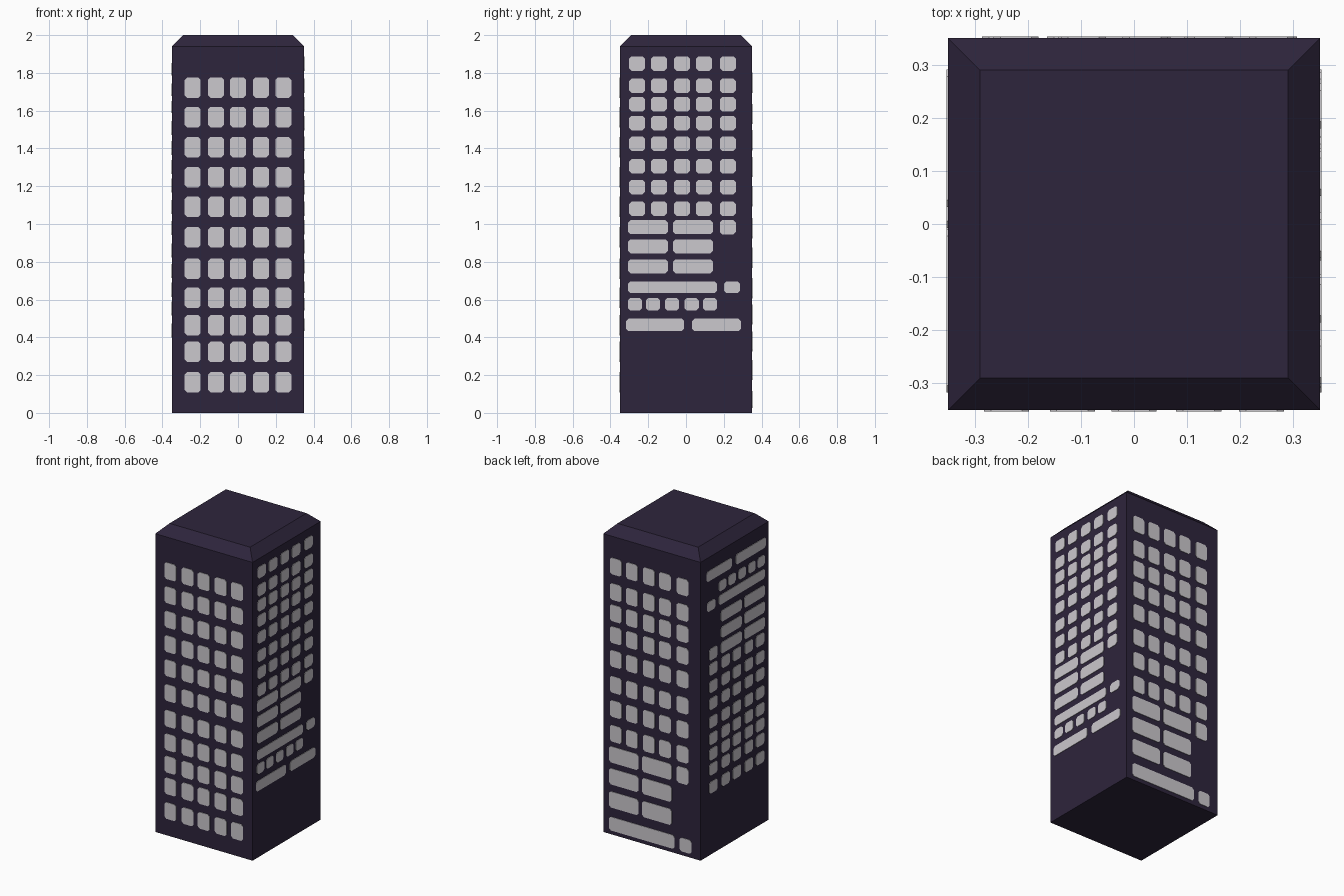
import bpy
import bmesh
from mathutils import Vector

if "Cube" in bpy.data.objects:
    bpy.data.objects.remove(bpy.data.objects["Cube"])

W = 0.35  # half width of the tower


def material(name, rgb):
    m = bpy.data.materials.new(name)
    m.diffuse_color = (*rgb, 1)
    m.use_nodes = True
    m.node_tree.nodes["Principled BSDF"].inputs["Base Color"].default_value = m.diffuse_color
    return m


wall = material("dark purple wall", (0.027, 0.018, 0.045))
glass = material("pale grey window", (0.60, 0.58, 0.61))


def new_object(name, bm, mat):
    bmesh.ops.recalc_face_normals(bm, faces=bm.faces)
    mesh = bpy.data.meshes.new(name)
    bm.to_mesh(mesh)
    bm.free()
    mesh.materials.append(mat)
    bpy.context.collection.objects.link(bpy.data.objects.new(name, mesh))


# Tower body: square shaft with a bevelled roof edge
bm = bmesh.new()
rings = [[bm.verts.new((sx * r, sy * r, z)) for sx, sy in ((-1, -1), (1, -1), (1, 1), (-1, 1))]
         for r, z in ((W, 0), (W, 1.94), (0.29, 2))]
bm.faces.new(rings[0])
bm.faces.new(rings[-1])
for a, b in zip(rings, rings[1:]):
    for i in range(4):
        j = (i + 1) % 4
        bm.faces.new((a[i], a[j], b[j], b[i]))
new_object("tower_body", bm, wall)


def windows(name, items, origin, right, up):
    """Thin plates with cut corners; items are (u0, u1, v centre, height)."""
    origin, right, up = Vector(origin), Vector(right), Vector(up)
    out = right.cross(up) * 0.003
    bm = bmesh.new()
    for u0, u1, v, h in items:
        c, v0, v1 = 0.013, v - h / 2, v + h / 2
        pts = [(u0 + c, v0), (u1 - c, v0), (u1, v0 + c), (u1, v1 - c),
               (u1 - c, v1), (u0 + c, v1), (u0, v1 - c), (u0, v0 + c)]
        base = [origin + right * u + up * w for u, w in pts]
        back = [bm.verts.new(p) for p in base]
        face = [bm.verts.new(p + out) for p in base]
        bm.faces.new(face)
        bm.faces.new(back[::-1])
        for i in range(8):
            j = (i + 1) % 8
            bm.faces.new((back[i], back[j], face[j], face[i]))
    new_object(name, bm, glass)


def row(centres, width, v, h):
    return [(c - width / 2, c + width / 2, v, h) for c in centres]


# Front: regular grid of windows
front = []
for z in (1.722, 1.566, 1.407, 1.248, 1.091, 0.93, 0.763, 0.609, 0.464, 0.323, 0.162):
    front += row((-0.24, -0.116, 0, 0.122, 0.24), 0.085, z, 0.108)
windows("front_windows", front, (0, -W, 0), (1, 0, 0), (0, 0, 1))

# Shared side pattern: upper grid, pairs of bars, one wide bar
upper = []
for z in (1.849, 1.732, 1.634, 1.534, 1.425, 1.306, 1.195, 1.081):
    upper += row((-0.259, -0.143, -0.021, 0.095, 0.222), 0.085, z, 0.076)
for z in (0.983, 0.882, 0.776):
    upper += [(-0.307, -0.095, z, 0.074), (-0.069, 0.143, z, 0.074)]
upper += row((0.222,), 0.085, 0.983, 0.076)
upper += [(-0.307, 0.164, 0.665, 0.063), (0.201, 0.286, 0.665, 0.063)]


# Lowest two rows: small windows and two long bars
def lower(z_small, z_bars, h):
    return (row((-0.27, -0.175, -0.074, 0.03, 0.127), 0.075, z_small, h)
            + [(-0.317, -0.01, z_bars, h), (0.032, 0.291, z_bars, h)])


side = upper + lower(0.575, 0.466, 0.067)
windows("right_windows", side, (W, 0, 0), (0, 1, 0), (0, 0, 1))

# Left: the same pattern upside down
windows("left_windows", side, (-W, 0, 2.285), (0, 1, 0), (0, 0, -1))

# Back: the pattern stretched, its last rows folding under the base
back = [(a, b, 0.07 + (z - 0.665) * 1.417, h * 1.417) for a, b, z, h in upper]
windows("back_windows", back, (0, W, 0), (-1, 0, 0), (0, 0, 1))
windows("base_windows", lower(-0.045, -0.145, 0.06), (0, W, 0.0031), (-1, 0, 0), (0, 1, 0))
